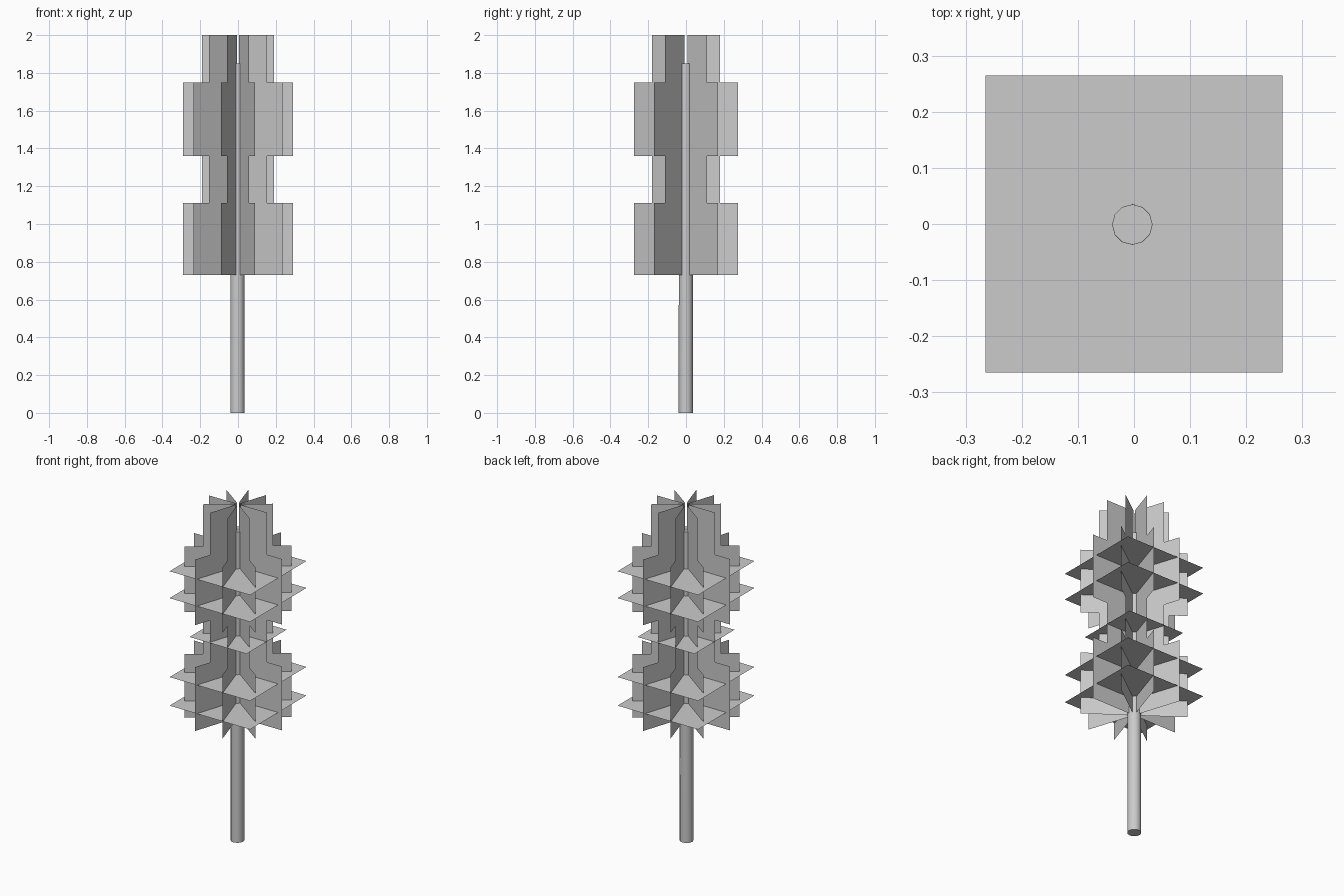
import bpy, math

if "Cube" in bpy.data.objects:
    bpy.data.objects.remove(bpy.data.objects["Cube"])

def mesh_object(name, verts, faces):
    me = bpy.data.meshes.new(name)
    me.from_pydata(verts, [], faces)
    me.update()
    ob = bpy.data.objects.new(name, me)
    bpy.context.collection.objects.link(ob)
    return ob

# Trunk
H = 1.85
bpy.ops.mesh.primitive_cone_add(vertices=12, radius1=0.038, radius2=0.036, depth=H,
                                location=(-0.003, -0.001, H / 2),
                                rotation=(0, 0, math.pi / 2))
bpy.context.object.name = "trunk"
bpy.ops.object.shade_smooth_by_angle()

# Vertical foliage cards: ten radial cards with a stepped outline
WIDE, NARROW, INNER = 0.29, 0.19, 0.015
tiers = [(0.73, 1.11, WIDE), (1.11, 1.36, NARROW), (1.36, 1.75, WIDE), (1.75, 2.0, NARROW)]
for i in range(10):
    a = math.radians(36 * i)
    c, s = math.cos(a), math.sin(a)
    verts, faces = [], []
    for z0, z1, r in tiers:
        n = len(verts)
        verts += [(q * c, q * s, z) for q, z in ((INNER, z0), (r, z0), (r, z1), (INNER, z1))]
        faces.append((n, n + 1, n + 2, n + 3))
    mesh_object(f"vertical_foliage_{i}", verts, faces)

# Horizontal foliage cards
for i, (z, h) in enumerate([(0.83, 0.265), (1.0, 0.265), (1.23, 0.188), (1.47, 0.265), (1.63, 0.265)]):
    mesh_object(f"horizontal_foliage_{i}",
                [(-h, -h, z), (h, -h, z), (h, h, z), (-h, h, z)], [(0, 1, 2, 3)])
